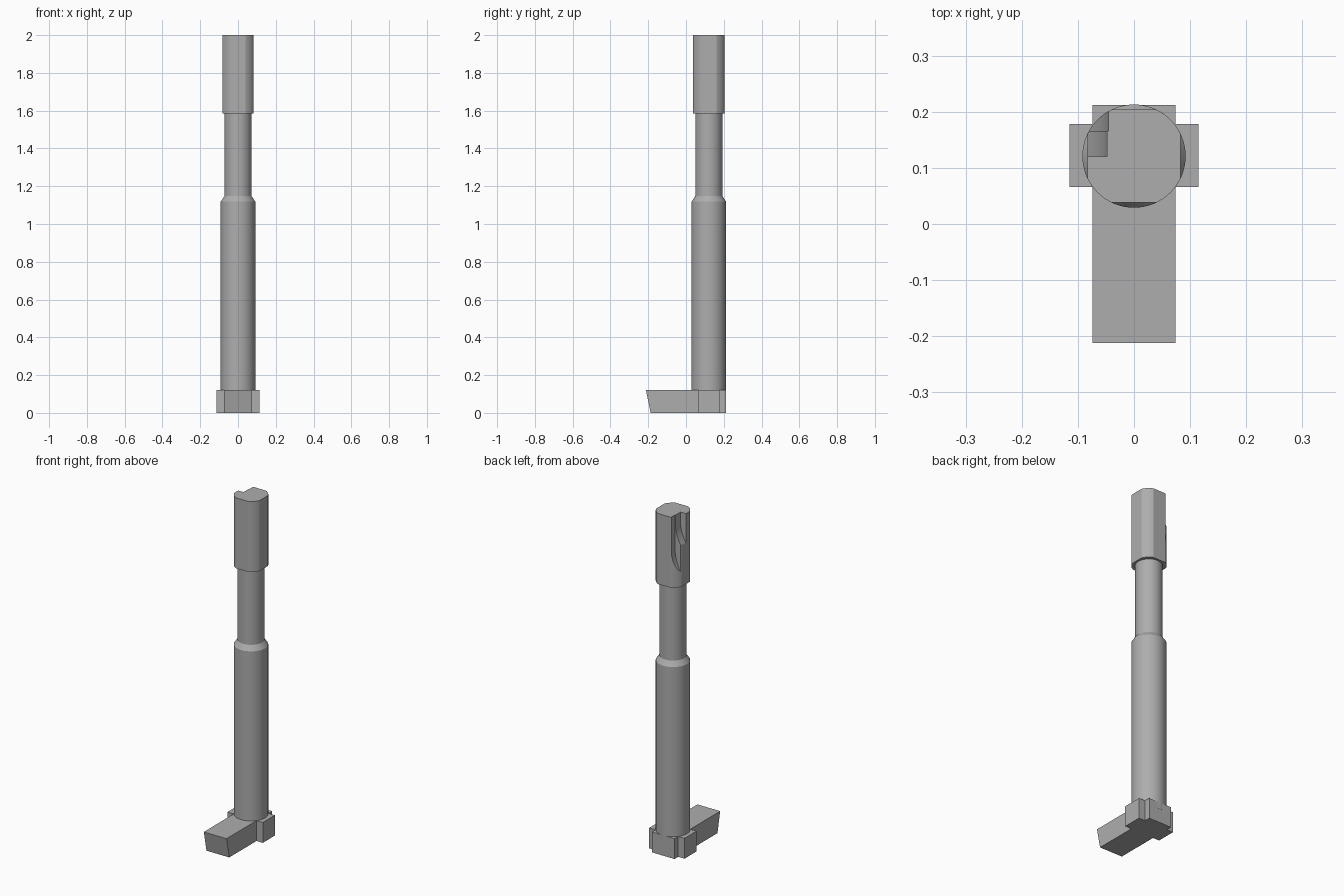
import bpy, bmesh, math

cube = bpy.data.objects.get("Cube")
if cube:
    bpy.data.objects.remove(cube, do_unlink=True)

CY = 0.121          # shaft axis
R_BODY, R_NECK, FLAT = 0.092, 0.072, 0.083

steel = bpy.data.materials.new("grey_steel")
steel.use_nodes = True
steel.diffuse_color = (0.42, 0.42, 0.42, 1)
steel.node_tree.nodes["Principled BSDF"].inputs["Base Color"].default_value = (0.42, 0.42, 0.42, 1)


def finish(bm, name):
    bmesh.ops.recalc_face_normals(bm, faces=bm.faces)
    mesh = bpy.data.meshes.new(name)
    bm.to_mesh(mesh)
    bm.free()
    mesh.materials.append(steel)
    obj = bpy.data.objects.new(name, mesh)
    bpy.context.collection.objects.link(obj)
    return obj


def prism(name, outline, direction):
    """Extrude a closed 3D outline along a direction."""
    bm = bmesh.new()
    face = bm.faces.new([bm.verts.new(p) for p in outline])
    ext = bmesh.ops.extrude_face_region(bm, geom=[face], use_keep_orig=True)
    moved = [v for v in ext["geom"] if isinstance(v, bmesh.types.BMVert)]
    bmesh.ops.translate(bm, verts=moved, vec=direction)
    return finish(bm, name)


def smooth(obj):
    bpy.ops.object.select_all(action="DESELECT")
    obj.select_set(True)
    bpy.context.view_layer.objects.active = obj
    bpy.ops.object.shade_smooth_by_angle(angle=math.radians(15))


# Shaft: thick body, chamfered shoulder and thin neck, as a lathe
bm = bmesh.new()
profile = [(0, 0.08), (R_BODY, 0.08), (R_BODY, 1.118), (R_NECK, 1.147), (R_NECK, 1.6), (0, 1.6)]
verts = [bm.verts.new((r, CY, z)) for r, z in profile]
edges = [bm.edges.new(pair) for pair in zip(verts, verts[1:])]
bmesh.ops.spin(bm, geom=verts + edges, cent=(0, CY, 0), axis=(0, 0, 1),
               angle=math.tau, steps=64)
bmesh.ops.remove_doubles(bm, verts=bm.verts, dist=0.0001)
smooth(finish(bm, "shaft"))

# Head: round bar with four milled flats
corner = math.acos(FLAT / R_BODY)
outline = []
for quarter in range(4):
    for i in range(9):
        a = quarter * math.pi / 2 + corner + (math.pi / 2 - 2 * corner) * i / 8
        outline.append((R_BODY * math.cos(a), CY + R_BODY * math.sin(a), 1.585))
head = prism("head", outline, (0, 0, 0.415))


# Two milled slots in the back corner, each running out in an arc
def cut_slot(floor_x, z_start, z_end, y0, y1):
    reach = 0.02
    depth = -FLAT - floor_x
    pts = [(-FLAT - reach, y0, 2.05), (floor_x, y0, 2.05)]
    for i in range(13):
        t = i / 12
        pts.append((floor_x + depth * t * t, y0, z_start + (z_end - z_start) * t))
    pts.append((-FLAT - reach, y0, z_end - 0.02))
    cutter = prism("slot_cutter", pts, (0, y1 - y0, 0))
    cutter.hide_render = True
    mod = head.modifiers.new("slot", "BOOLEAN")
    mod.operation, mod.solver, mod.object = "DIFFERENCE", "EXACT", cutter
    bpy.context.view_layer.objects.active = head
    bpy.ops.object.modifier_apply(modifier=mod.name)
    bpy.data.objects.remove(cutter, do_unlink=True)


cut_slot(-0.045, 1.80, 1.67, 0.166, 0.25)
cut_slot(-0.048, 1.94, 1.83, 0.12, 0.17)
smooth(head)

# Foot: cross-shaped base with a long toe whose tip slopes back underneath
TOE, BACK, HALF, WING = -0.212, 0.212, 0.074, 0.115
WING_Y0, WING_Y1 = 0.066, 0.178
right_side = [(HALF, TOE), (HALF, WING_Y0), (WING, WING_Y0),
              (WING, WING_Y1), (HALF, WING_Y1), (HALF, BACK)]
ring = right_side + [(-x, y) for x, y in reversed(right_side)]
foot = prism("foot", [(x, y, 0) for x, y in ring], (0, 0, 0.12))
for v in foot.data.vertices:
    if v.co.z < 0.01 and v.co.y < TOE + 0.01:
        v.co.y += 0.025
